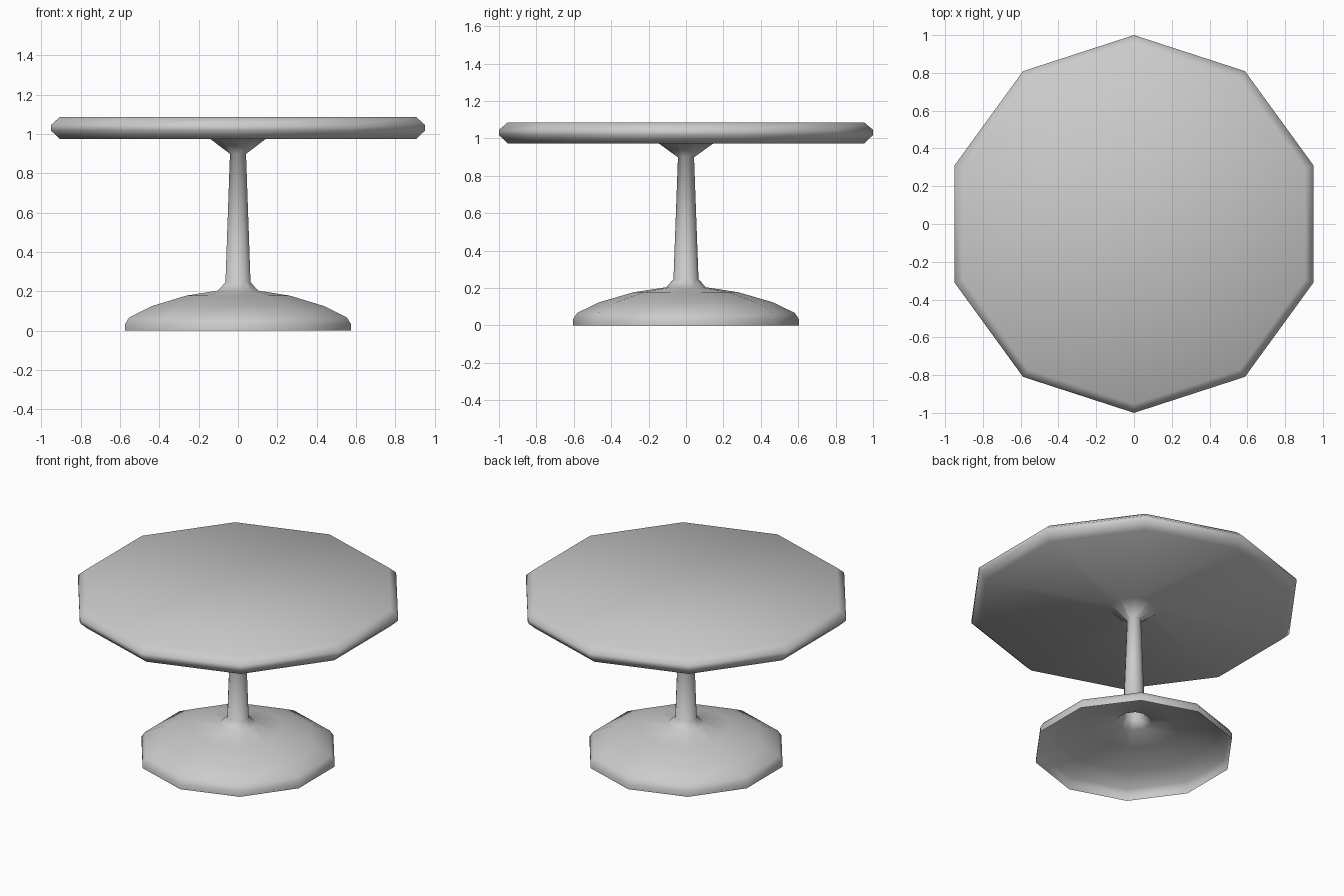
import bpy, bmesh
from math import cos, sin, pi

if "Cube" in bpy.data.objects:
    bpy.data.objects.remove(bpy.data.objects["Cube"])

SIDES = 10


def lathe(name, profile, cap_top=False):
    """Revolve (radius, z) points into a ten-sided smooth shell with a corner on +y."""
    bm = bmesh.new()
    rings = []
    for r, z in profile:
        rings.append([bm.verts.new((r * cos(pi / 2 + 2 * pi * i / SIDES),
                                    r * sin(pi / 2 + 2 * pi * i / SIDES), z))
                      for i in range(SIDES)])
    for low, high in zip(rings, rings[1:]):
        for i in range(SIDES):
            j = (i + 1) % SIDES
            bm.faces.new((low[i], low[j], high[j], high[i]))
    if cap_top:
        bm.faces.new(rings[-1])
    for f in bm.faces:
        f.smooth = True
    mesh = bpy.data.meshes.new(name)
    bm.to_mesh(mesh)
    bm.free()
    obj = bpy.data.objects.new(name, mesh)
    bpy.context.collection.objects.link(obj)
    return obj


# Domed foot, open underneath
foot = [(0.603, 0.0), (0.603, 0.035), (0.582, 0.067), (0.464, 0.124),
        (0.278, 0.178), (0.107, 0.204)]
# Flare into the slim tapered stem
stem = [(0.067, 0.247), (0.043, 0.899)]
# Collar and bevelled table top
top = [(0.147, 0.974), (0.953, 0.974), (1.0, 1.018), (1.0, 1.046), (0.953, 1.086)]

# The table is one continuous turned surface
lathe("pedestal_table", foot + stem + top, cap_top=True)
